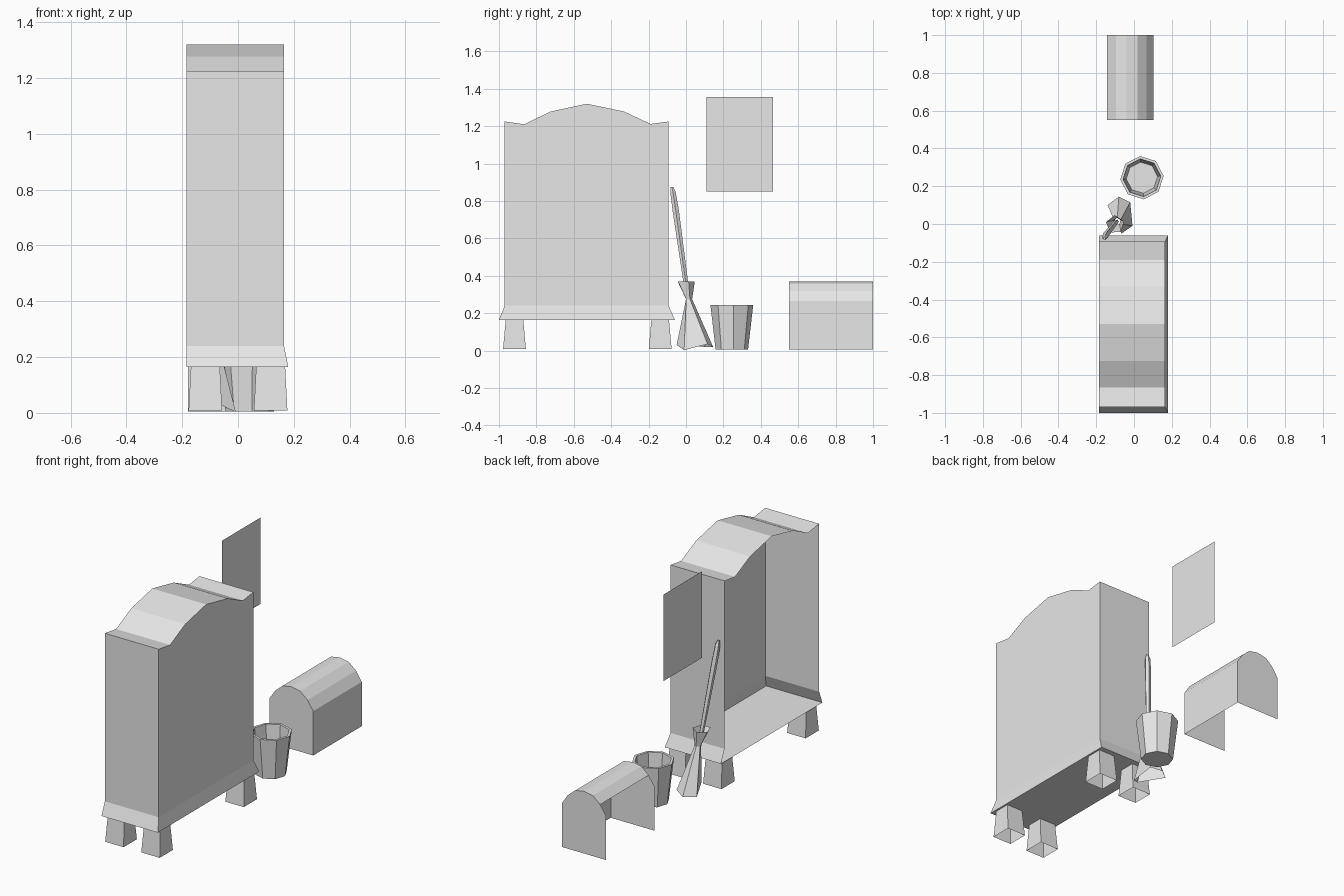
import bpy
import bmesh
from math import sin, cos, pi, radians
from mathutils import Vector

old = bpy.data.objects.get("Cube")
if old:
    bpy.data.objects.remove(old)

grey = bpy.data.materials.new("light_grey")
grey.use_nodes = True
grey.diffuse_color = (0.8, 0.8, 0.8, 1)
grey.node_tree.nodes["Principled BSDF"].inputs["Base Color"].default_value = (0.8, 0.8, 0.8, 1)


def finish(name, bm):
    bmesh.ops.recalc_face_normals(bm, faces=bm.faces)
    mesh = bpy.data.meshes.new(name)
    bm.to_mesh(mesh)
    bm.free()
    mesh.materials.append(grey)
    obj = bpy.data.objects.new(name, mesh)
    bpy.context.collection.objects.link(obj)
    return obj


def loft(name, rows, closed=True, cap_start=False, cap_end=False):
    """Skin a list of equally long point rows."""
    bm = bmesh.new()
    grid = [[bm.verts.new(p) for p in row] for row in rows]
    n = len(grid[0])
    for a, b in zip(grid, grid[1:]):
        for i in range(n if closed else n - 1):
            j = (i + 1) % n
            bm.faces.new((a[i], a[j], b[j], b[i]))
    if cap_start:
        bm.faces.new(grid[0])
    if cap_end:
        bm.faces.new(grid[-1])
    return finish(name, bm)


def ring(center, radius, sides, turn=0):
    c = Vector(center)
    return [c + Vector((radius * cos(turn + 2 * pi * i / sides),
                        radius * sin(turn + 2 * pi * i / sides), 0)) for i in range(sides)]


def rect(x, y, z, half_x, half_y):
    return [(x + sx * half_x, y + sy * half_y, z)
            for sx, sy in ((-1, -1), (1, -1), (1, 1), (-1, 1))]


# Wardrobe body: open towards the wall, crowned with a wavy top
WALL, FACE, FLARE = -0.185, 0.165, 0.18
crown = [(-0.97, 0.24), (-0.97, 1.225), (-0.865, 1.21), (-0.725, 1.278), (-0.53, 1.32),
         (-0.33, 1.278), (-0.19, 1.212), (-0.093, 1.225), (-0.093, 0.24)]
loft("wardrobe_body",
     [[(x, y, z) for y, z in crown] for x in (WALL, FACE)],
     closed=False, cap_end=True)

# Flared plinth around three sides, with the floor
upper = [(WALL, -0.97, 0.24), (FACE, -0.97, 0.24), (FACE, -0.093, 0.24), (WALL, -0.093, 0.24)]
lower = [(WALL, -1, 0.165), (FLARE, -1, 0.165), (FLARE, -0.06, 0.165), (WALL, -0.06, 0.165)]
loft("wardrobe_plinth", [upper, lower], closed=False, cap_end=True)

# Four hollow tapered legs
for side, x in (("left", 0.117), ("right", -0.117)):
    for end, y in (("front", -0.917), ("back", -0.138)):
        loft(f"{end}_{side}_leg",
             [rect(x, y, 0.165, 0.052, 0.047), rect(x, y, 0.008, 0.06, 0.061)])

# Chest: arched lid and side panel, open underneath and towards the wall
arch = [(0.103, 0.005), (0.103, 0.265), (0.066, 0.32), (0.018, 0.36), (-0.039, 0.37),
        (-0.096, 0.36), (-0.143, 0.32), (-0.18, 0.265), (-0.18, 0.005)]
loft("chest_shell", [[(x, y, z) for x, z in arch[:7]] for y in (0.55, 1.0)], closed=False)
for name, y in (("chest_front_end", 0.55), ("chest_back_end", 1.0)):
    loft(name, [[(x, y, z) for x, z in arch]], cap_end=True)

# Wall panel
loft("wall_panel", [[(-0.18, y, z) for y in (0.11, 0.465)] for z in (0.85, 1.357)], closed=False)

# Bucket: outer wall, rim, inner wall and floor in one skin
bucket = [(0.087, 0.005), (0.115, 0.245), (0.1, 0.245), (0.083, 0.03)]
loft("bucket", [ring((0.042, 0.245, z), r, 8, radians(5)) for r, z in bucket],
     cap_start=True, cap_end=True)

# Broom: leaning handle, flared collar and spread bristles
loft("broom_handle",
     [ring((-0.092, 0.012, 0.27), 0.012, 5), ring((-0.145, -0.055, 0.75), 0.018, 5),
      ring((-0.155, -0.07, 0.85), 0.015, 5), ring((-0.158, -0.075, 0.875), 0.007, 5)],
     cap_end=True)
neck = ring((-0.088, 0.015, 0.275), 0.018, 5, radians(20))
loft("broom_collar", [neck, ring((-0.1, -0.003, 0.37), 0.05, 5, radians(20))])
hem = [(-0.02, 0.115, 0.035), (-0.08, 0.145, 0.02), (-0.14, 0.1, 0.02),
       (-0.066, -0.05, 0.03), (-0.008, -0.01, 0.003)]
loft("broom_bristles", [neck, hem])
